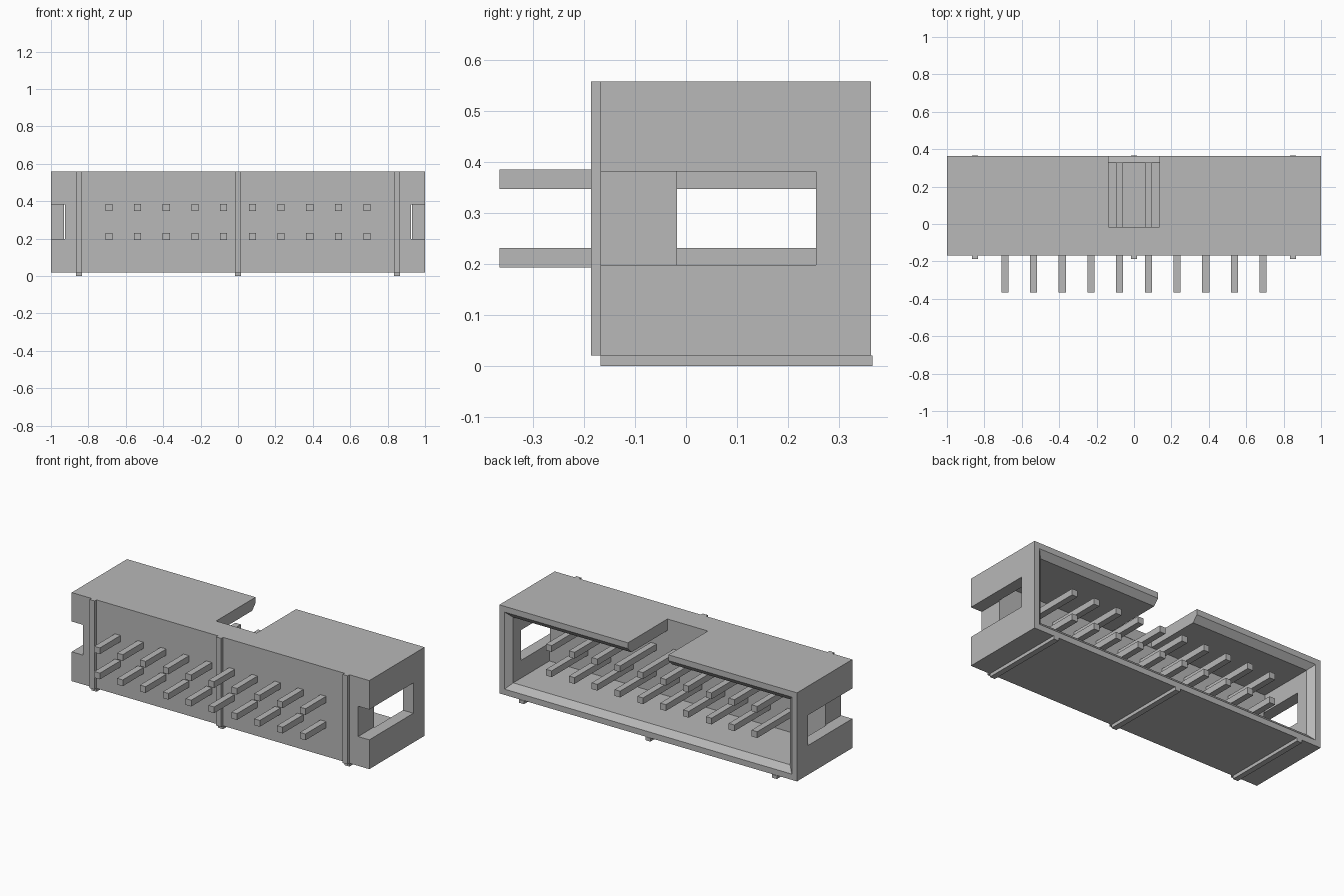
import bpy
import bmesh

old = bpy.data.objects.get("Cube")
if old:
    bpy.data.objects.remove(old, do_unlink=True)

grey = bpy.data.materials.new("plain grey")
grey.use_nodes = True
grey.diffuse_color = (0.48, 0.48, 0.48, 1)
grey.node_tree.nodes["Principled BSDF"].inputs["Base Color"].default_value = (0.48, 0.48, 0.48, 1)


def loft(name, rings):
    """Join rectangles (y, half width, z low, z high) into a closed solid along y."""
    bm = bmesh.new()
    loops = [[bm.verts.new((x, y, z)) for x, z in ((-w, lo), (w, lo), (w, hi), (-w, hi))]
             for y, w, lo, hi in rings]
    for a, b in zip(loops, loops[1:]):
        for i in range(4):
            j = (i + 1) % 4
            bm.faces.new((a[i], a[j], b[j], b[i]))
    bm.faces.new(loops[0][::-1])
    bm.faces.new(loops[-1])
    bmesh.ops.recalc_face_normals(bm, faces=bm.faces)
    mesh = bpy.data.meshes.new(name)
    bm.to_mesh(mesh)
    bm.free()
    mesh.materials.append(grey)
    obj = bpy.data.objects.new(name, mesh)
    bpy.context.collection.objects.link(obj)
    return obj


def box(name, x, half_width, y0, y1, z0, z1):
    obj = loft(name, [(y0, half_width, z0, z1), (y1, half_width, z0, z1)])
    obj.location.x = x
    return obj


FRONT, BACK, FLOOR = -0.168, 0.363, -0.018
LOW, HIGH = 0.02, 0.558
WALL, RIM = 0.07, 0.035

# Shroud block with its cavity, key notch and side latch slots
shroud = box("shroud", 0, 1, FRONT, BACK, LOW, HIGH)


def section(y, inset):
    return (y, 1 - inset, LOW + inset, HIGH - inset)


cutters = [
    loft("cavity_cutter", [section(FLOOR, WALL), section(0.33, WALL),
                           section(BACK, RIM), section(0.45, RIM)]),
    box("notch_cutter", 0, 0.136, FLOOR + 0.002, 0.5, 0.4, 0.7),
]
for side in (-1, 1):
    cutters.append(box("slot_cutter", side * 1.025, 0.1, -0.3, 0.255, 0.198, 0.382))

for cutter in cutters:
    cutter.hide_render = True
    mod = shroud.modifiers.new(cutter.name, "BOOLEAN")
    mod.operation = "DIFFERENCE"
    mod.solver = "EXACT"
    mod.object = cutter

# Bake the cuts and drop the cutters
bpy.context.view_layer.update()
cut_mesh = bpy.data.meshes.new_from_object(
    shroud.evaluated_get(bpy.context.evaluated_depsgraph_get()))
shroud.modifiers.clear()
shroud.data = cut_mesh
for cutter in cutters:
    bpy.data.objects.remove(cutter, do_unlink=True)

# Locating ribs on the front and underside
for x in (-0.85, 0, 0.85):
    box("front_rib", x, 0.017, -0.186, FRONT, LOW, HIGH)
    box("bottom_rib", x, 0.017, FRONT, 0.366, 0, LOW)

# Two rows of square contact pins
PITCH = 0.1535
for row in range(2):
    z = 0.2125 + row * PITCH
    for i in range(10):
        x = (i - 4.5) * PITCH
        box("pin", x, 0.019, -0.366, 0.33, z - 0.019, z + 0.019)
